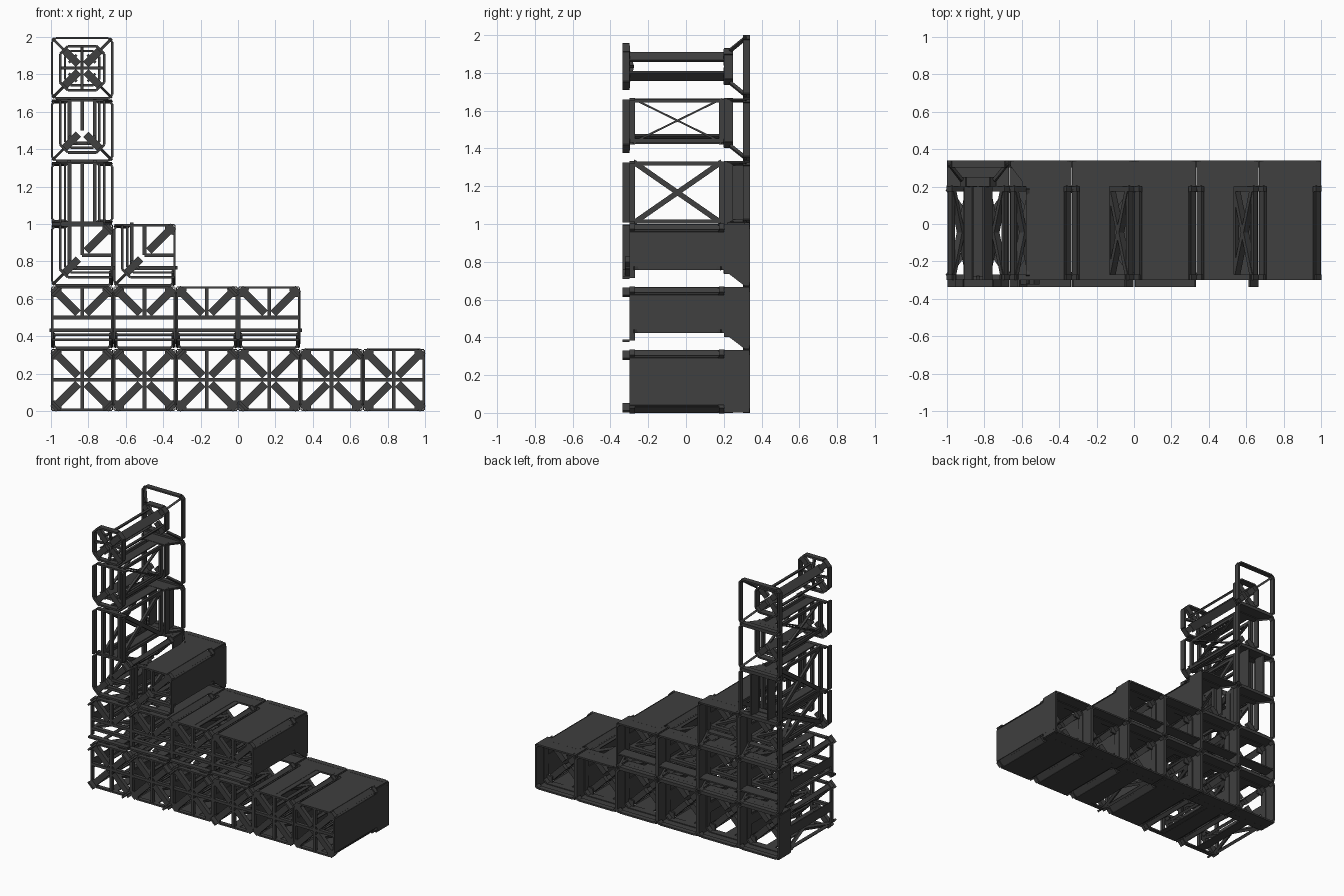
import bpy, bmesh, math
from mathutils import Vector

if "Cube" in bpy.data.objects:
    bpy.data.objects.remove(bpy.data.objects["Cube"])

grey = bpy.data.materials.new("dark_grey_metal")
grey.diffuse_color = (0.05, 0.05, 0.05, 1)
grey.use_nodes = True
grey.node_tree.nodes["Principled BSDF"].inputs["Base Color"].default_value = grey.diffuse_color

C = 1 / 3          # cell pitch
H = C / 2          # half cell
BIG, SMALL, RING = 0.163, 0.068, 0.118   # joined body, free body, free front ring
parts = {}


def slab(name, pts, offset):
    """Flat polygon thickened along offset."""
    bm = parts.setdefault(name, None) or bmesh.new()
    parts[name] = bm
    a = [bm.verts.new(p) for p in pts]
    b = [bm.verts.new(p + offset) for p in pts]
    n = len(pts)
    bm.faces.new(a)
    bm.faces.new(b[::-1])
    for i in range(n):
        bm.faces.new((a[i], b[i], b[(i + 1) % n], a[(i + 1) % n]))


def bar(name, p, q, wide, thick, normal):
    """Straight bar from p to q; thick is measured along normal."""
    p, q, n = Vector(p), Vector(q), Vector(normal).normalized()
    s = (q - p).cross(n).normalized() * wide / 2
    n = n * thick / 2
    slab(name, [p + s + n, p + s - n, p - s - n, p - s + n], q - p)


def strip(name, a, b, y0, y1, t=0.012):
    """Flat strip between two x-z points, depth along y."""
    (x0, z0), (x1, z1) = a, b
    if math.hypot(x1 - x0, z1 - z0) > 1e-4:
        ym = (y0 + y1) / 2
        bar(name, (x0, ym, z0), (x1, ym, z1), y1 - y0, t, (z1 - z0, 0, x0 - x1))


def octagon(cx, cz, e, ch):
    """Corner-cut square; ch[i] is the cut after side i (right, up, left, down)."""
    r, u, l, d = e
    return [(cx + r, cz - d + ch[3]), (cx + r, cz + u - ch[0]), (cx + r - ch[0], cz + u),
            (cx - l + ch[1], cz + u), (cx - l, cz + u - ch[1]), (cx - l, cz - d + ch[2]),
            (cx - l + ch[2], cz - d), (cx + r - ch[3], cz - d)]


def loop(name, o, y0, y1, t=0.012):
    for i in range(8):
        strip(name, o[i], o[(i + 1) % 8], y0, y1, t)


def cell(col, row, joined, closed=()):
    """joined: right, up, left, down flags; closed: corners covered by a skin."""
    cx, cz = -1 + C * (col + 0.5), C * (row + 0.5)
    body = [BIG if j else SMALL for j in joined]
    ring = [BIG - 0.003 if j else RING for j in joined]
    mid = [BIG - 0.003 if j else 0.092 for j in joined]
    same = [joined[i] == joined[(i + 1) % 4] for i in range(4)]

    # front ring: full bars on free sides, corner brackets on joined sides
    o = octagon(cx, cz, ring, [0.042 * f for f in same])
    for s in range(4):
        a, b, c2 = o[2 * s], o[2 * s + 1], o[(2 * s + 2) % 8]
        if s not in closed:
            strip("front_frame", b, c2, -0.337, -0.298, 0.014)
        if not joined[s]:
            strip("front_frame", a, b, -0.337, -0.298, 0.014)
        else:
            strip("body_frame", a, b, -0.30, -0.27)
            strip("body_frame", b, c2, -0.30, -0.27)
    # middle ring and large rear ring
    loop("middle_frame", octagon(cx, cz, mid, [0.03 * f for f in same]), 0.20, 0.25)
    loop("rear_frame", octagon(cx, cz, [H - 0.006] * 4, [0.02] * 4), 0.302, 0.34)

    for s in range(4):
        ang = s * math.pi / 2
        d = Vector((round(math.cos(ang)), 0, round(math.sin(ang))))
        t = Vector((-d.z, 0, d.x))
        k, m = (s + 1) % 4, (s + 3) % 4
        lo, hi = -body[m], body[k]
        c = Vector((cx, 0, cz))

        def at(u, v, y):
            return c + d * u + t * v + Vector((0, y, 0))

        if joined[s]:
            # flush rear collar plate, tapering towards free sides
            edge = [(-mid[m], 0.2), (-mid[m], 0.22), (-H + 0.006, 0.31), (-H + 0.006, 0.337),
                    (H - 0.006, 0.337), (H - 0.006, 0.31), (mid[k], 0.22), (mid[k], 0.2)]
            slab("rear_collar", [at(H - 0.007, v, y) for v, y in edge], d * 0.006)
            # lengthwise strip and front spoke
            bar("long_strip", at(0.16, 0, -0.30), at(0.16, 0, 0.20), 0.07, 0.008, d)
            bar("front_spoke", at(0, 0, -0.285), at(BIG, 0, -0.285), 0.02, 0.025, (0, 1, 0))
        elif any(joined):
            # inset side wall: end posts, crossed braces and edge rails
            w = 0.028 if sum(joined) >= 2 else 0.01
            for y in (-0.285, 0.19):
                bar("wall_post", at(SMALL, lo, y), at(SMALL, hi, y), 0.03, 0.02, d)
            for v0, v1 in ((lo, hi), (hi, lo)):
                bar("wall_brace", at(SMALL, v0, -0.28), at(SMALL, v1, 0.19), w, 0.018, d)
            for v in (lo + 0.01, hi - 0.01):
                bar("wall_rail", at(SMALL, v, -0.30), at(SMALL, v, 0.20), 0.02, 0.018, d)
            if joined[k] and joined[m]:
                bar("wall_post", at(SMALL, lo, 0.29), at(SMALL, hi, 0.29), 0.09, 0.01, d)
        else:
            bar("front_spoke", at(0, 0, -0.285), at(RING, 0, -0.315), 0.015, 0.02, (0, 1, 0))

        # corner between this side and the next
        dg = d + t
        n = d - t

        def di(r, y):
            return c + dg * r + Vector((0, y, 0))

        if joined[s] and joined[k]:
            # crossed diagonal web with end posts and edge rails
            for r0, r1 in ((0.045, 0.14), (0.14, 0.045)):
                bar("diagonal_web", di(r0, -0.28), di(r1, 0.19), 0.02, 0.04, n)
            for y in (-0.285, 0.19):
                bar("diagonal_web", di(0.022, y), di(0.155, y), 0.03, 0.042, n)
            for r in (0.045, 0.142):
                bar("diagonal_web", di(r, -0.30), di(r, 0.20), 0.02, 0.03, n)
            # corner gussets
            for y in (-0.30, 0.205):
                slab("corner_gusset", [at(BIG, BIG - 0.055, y), at(BIG - 0.02, BIG - 0.02, y),
                                       at(BIG - 0.055, BIG, y)], Vector((0, 0.012, 0)))
                slab("corner_gusset", [at(BIG, BIG - 0.055, y), at(BIG - 0.055, BIG, y),
                                       at(BIG - 0.05, BIG - 0.05, y)], Vector((0, 0.012, 0)))
        elif not joined[s] and not joined[k]:
            # flat corner rail, and links out to the rings
            bar("corner_rail", di(0.05, -0.32), di(0.05, 0.22), 0.06, 0.014, dg)
            bar("corner_rail", di(0.02, -0.31), di(0.098, -0.31), 0.025, 0.04, n)
            bar("corner_rail", di(0.02, 0.21), di(0.08, 0.21), 0.025, 0.04, n)
        # flaring struts from middle ring to rear ring
        if not (joined[s] and joined[k]):
            bar("flare_strut", at(mid[s] - 0.006, mid[k] - 0.006, 0.235),
                at(H - 0.012, H - 0.012, 0.32), 0.018, 0.014, n)

        # chamfered corner skin
        if s in closed:
            e, f = BIG, 0.125
            e0 = 0 if joined[(s + 2) % 4] else -SMALL
            f0 = 0 if joined[m] else -SMALL
            for a, b, y1 in (((e, f0), (e, f), 0.2), ((e, f), (f, e), 0.17), ((f, e), (e0, e), 0.2)):
                pa, pb = at(*a, (y1 - 0.3) / 2), at(*b, (y1 - 0.3) / 2)
                bar("corner_skin", pa, pb, y1 + 0.3, 0.006, (pb - pa).cross(Vector((0, 1, 0))))


# bottom row: four-way joints, with different corners closed
for i, closed in enumerate([(), (2,), (2, 3), (1, 3), (1, 2, 3), (0, 1, 2, 3)]):
    cell(i, 0, (1, 1, 1, 1), closed)
# second row: three-way joints
for i, closed in enumerate([(), (0,), (1,), (0, 1)]):
    cell(i, 1, (1, 1, 1, 0), closed)
# third row: elbows
for i, closed in enumerate([(), (0,)]):
    cell(i, 2, (1, 1, 0, 0), closed)
# tower: straight, end and single pieces
cell(0, 3, (0, 1, 0, 1))
cell(0, 4, (0, 1, 0, 0))
cell(0, 5, (0, 0, 0, 0))

for name, bm in parts.items():
    bmesh.ops.recalc_face_normals(bm, faces=bm.faces)
    me = bpy.data.meshes.new(name)
    bm.to_mesh(me)
    bm.free()
    me.materials.append(grey)
    bpy.context.collection.objects.link(bpy.data.objects.new(name, me))
